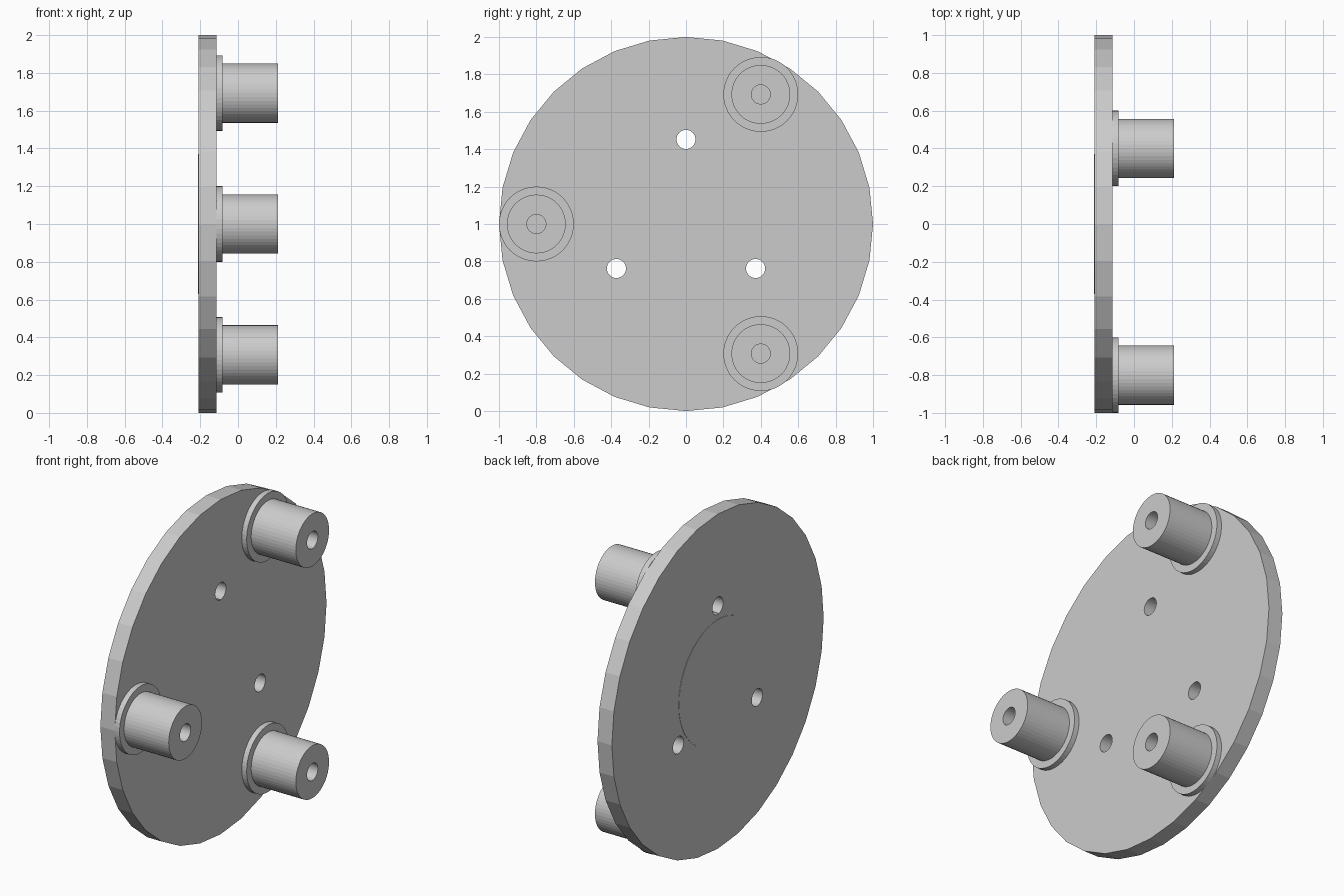
import bpy
import bmesh
from math import cos, sin, pi, radians
from mathutils import Matrix

cube = bpy.data.objects.get("Cube")
if cube:
    bpy.data.objects.remove(cube, do_unlink=True)

grey = bpy.data.materials.new("plain grey")
grey.use_nodes = True
COLOUR = (0.6, 0.6, 0.6, 1)
grey.diffuse_color = COLOUR
grey.node_tree.nodes["Principled BSDF"].inputs["Base Color"].default_value = COLOUR

CENTRE_Z = 1.0
BACK, FACE, FLANGE, TIP = -0.21, -0.115, -0.083, 0.212


def lathe(name, profile, sides, y=0, z=CENTRE_Z):
    """Revolve (radius, x) points around an axis parallel to x."""
    bm = bmesh.new()
    rings = []
    for r, x in profile:
        if r == 0:
            rings.append([bm.verts.new((x, 0, 0))] * sides)
        else:
            rings.append([bm.verts.new((x, r * sin(2 * pi * i / sides), r * cos(2 * pi * i / sides)))
                          for i in range(sides)])
    for a, b in zip(rings, rings[1:]):
        for i in range(sides):
            j = (i + 1) % sides
            corners = list(dict.fromkeys((a[i], a[j], b[j], b[i])))
            bm.faces.new(corners)
    bmesh.ops.recalc_face_normals(bm, faces=bm.faces)
    bmesh.ops.transform(bm, matrix=Matrix.Translation((0, y, z)), verts=bm.verts)
    mesh = bpy.data.meshes.new(name)
    bm.to_mesh(mesh)
    bm.free()
    obj = bpy.data.objects.new(name, mesh)
    obj.data.materials.append(grey)
    bpy.context.collection.objects.link(obj)
    return obj


# Round plate with a barely raised pad on its back
plate = lathe("plate", [(0, BACK), (1, BACK), (1, FACE), (0, FACE)], 32)
lathe("back_pad", [(0, BACK - 0.002), (0.37, BACK - 0.002), (0.37, BACK), (0, BACK)], 48)

# Three bolt holes through the plate
for y, z in ((0, 1.452), (0.372, 0.762), (-0.372, 0.762)):
    cutter = lathe("hole_cutter", [(0, -0.4), (0.051, -0.4), (0.051, 0.1), (0, 0.1)], 32, y, z)
    cutter.hide_render = True
    cutter.hide_set(True)
    cut = plate.modifiers.new("bolt_hole", 'BOOLEAN')
    cut.operation = 'DIFFERENCE'
    cut.solver = 'EXACT'
    cut.object = cutter

# Three flanged posts, each with a bore in its end
post_profile = [(0, FACE), (0.2, FACE), (0.2, FLANGE), (0.157, FLANGE),
                (0.157, TIP), (0.051, TIP), (0.051, FACE + 0.005), (0, FACE + 0.005)]
for i, name in enumerate(("upper_post", "front_post", "lower_post")):
    angle = radians(60 + 120 * i)
    lathe(name, post_profile, 48, 0.8 * cos(angle), CENTRE_Z + 0.8 * sin(angle))
